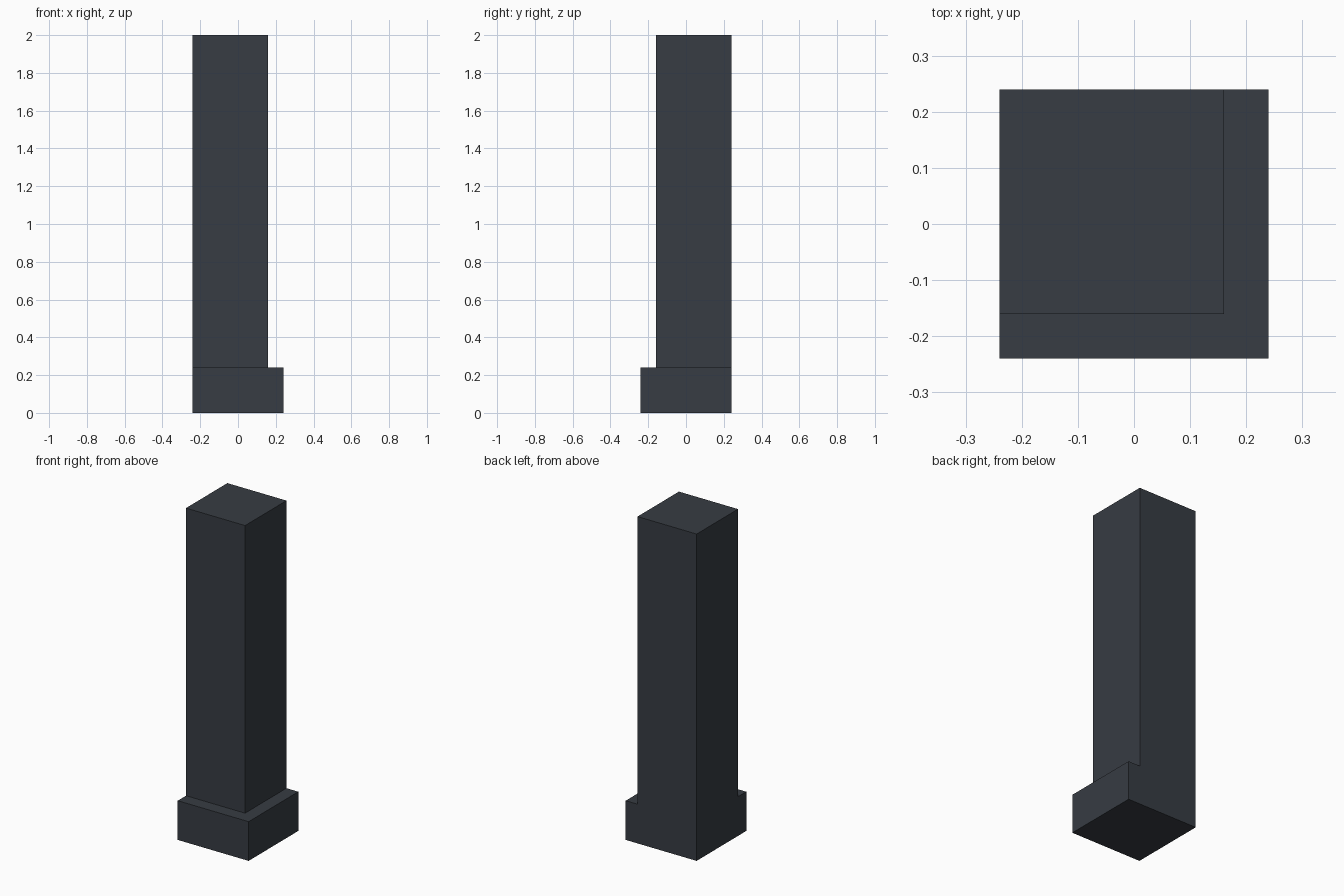
import bpy, bmesh, math

if "Cube" in bpy.data.objects:
    bpy.data.objects.remove(bpy.data.objects["Cube"])

# Dimensions
HALF = 0.24       # half width of the plinth
STEP = 0.08       # ledge width on the front and right sides
BASE_H = 0.24
TOP = 2.0

mat = bpy.data.materials.new("dark slate grey")
mat.diffuse_color = (0.038, 0.045, 0.056, 1.0)
mat.use_nodes = True
mat.node_tree.nodes["Principled BSDF"].inputs["Base Color"].default_value = mat.diffuse_color

bm = bmesh.new()

# Footprint split into column area and L-shaped ledge
xs = [-HALF, HALF - STEP, HALF]
ys = [-HALF, -HALF + STEP, HALF]
grid = [[bm.verts.new((x, y, 0)) for x in xs] for y in ys]
cells = [bm.faces.new((grid[j][i], grid[j][i + 1], grid[j + 1][i + 1], grid[j + 1][i]))
         for j in range(2) for i in range(2)]


def raise_faces(faces, height, keep):
    """Extrude faces upward and return the new top faces."""
    res = bmesh.ops.extrude_face_region(bm, geom=faces, use_keep_orig=keep)
    verts = [g for g in res["geom"] if isinstance(g, bmesh.types.BMVert)]
    bmesh.ops.translate(bm, verts=verts, vec=(0, 0, height))
    if not keep:
        old = [f for f in faces if f.is_valid]
        new = [g for g in res["geom"] if isinstance(g, bmesh.types.BMFace)]
        stale = [f for f in old if f not in new]
        if stale:
            bmesh.ops.delete(bm, geom=stale, context='FACES_ONLY')
    return [g for g in res["geom"] if isinstance(g, bmesh.types.BMFace)]


# Plinth
tops = raise_faces(cells, BASE_H, True)

# Column rising from the back left corner cell
column = [f for f in tops if f.calc_center_median().x < 0 and f.calc_center_median().y > 0]
raise_faces(column, TOP - BASE_H, False)

# Merge flush faces and tidy normals
bmesh.ops.recalc_face_normals(bm, faces=bm.faces)
bmesh.ops.dissolve_limit(bm, angle_limit=math.radians(1), verts=bm.verts, edges=bm.edges)
bmesh.ops.recalc_face_normals(bm, faces=bm.faces)

mesh = bpy.data.meshes.new("corner_post")
bm.to_mesh(mesh)
bm.free()
mesh.materials.append(mat)
post = bpy.data.objects.new("corner_post", mesh)
bpy.context.collection.objects.link(post)
